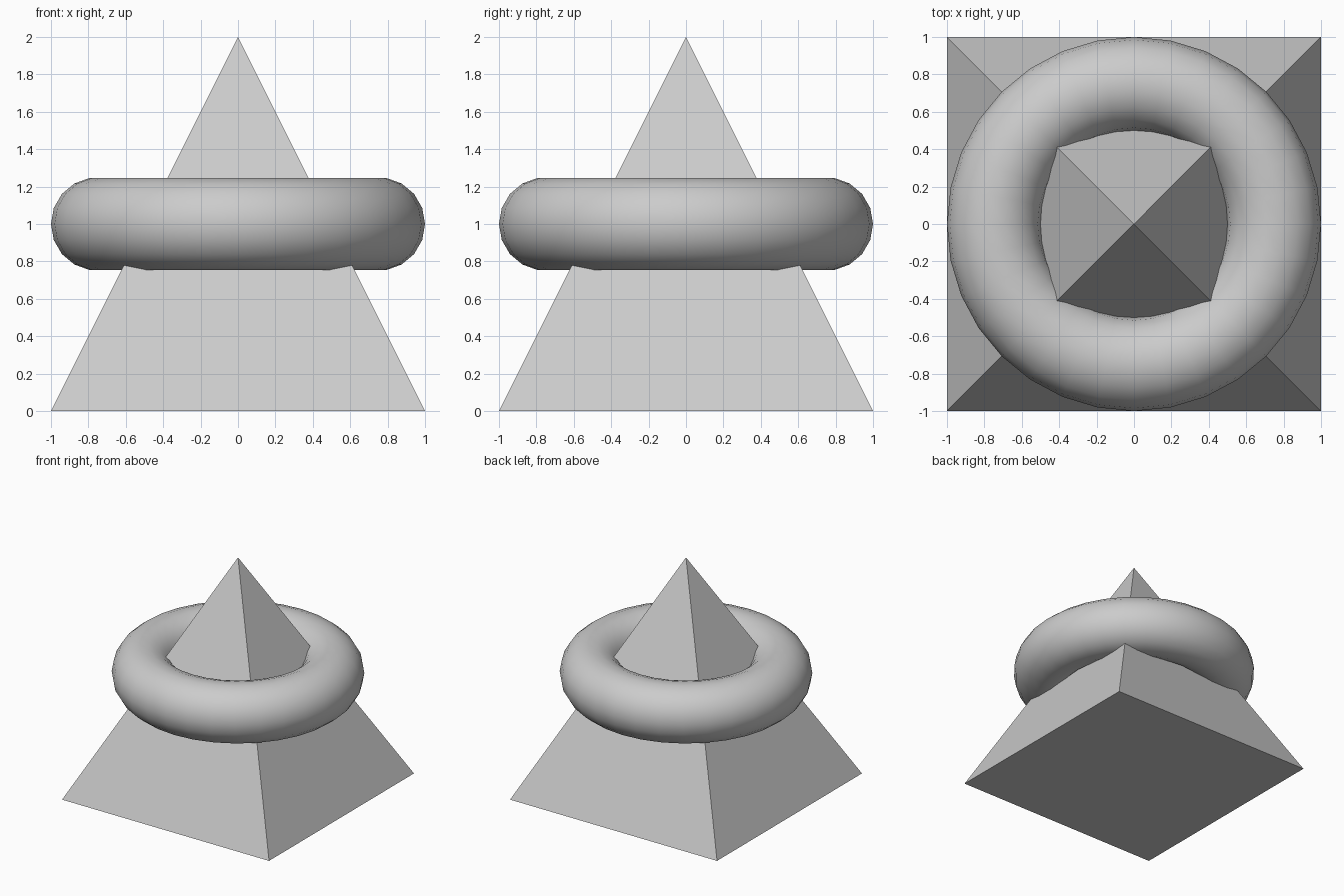
import bpy
import math

if "Cube" in bpy.data.objects:
    bpy.data.objects.remove(bpy.data.objects["Cube"])

# Four-sided pyramid, edges parallel to the axes
bpy.ops.mesh.primitive_cone_add(vertices=4, radius1=math.sqrt(2), radius2=0, depth=2,
                                location=(0, 0, 1), rotation=(0, 0, math.pi / 4))
pyramid = bpy.context.object
pyramid.name = "pyramid"
bpy.ops.object.transform_apply(location=False, rotation=True, scale=False)

# Smooth ring around the middle of the pyramid
bpy.ops.mesh.primitive_torus_add(major_segments=32, minor_segments=18, major_radius=0.75,
                                 minor_radius=0.25, location=(0, 0, 1))
ring = bpy.context.object
ring.name = "ring"
bpy.ops.object.shade_smooth()
